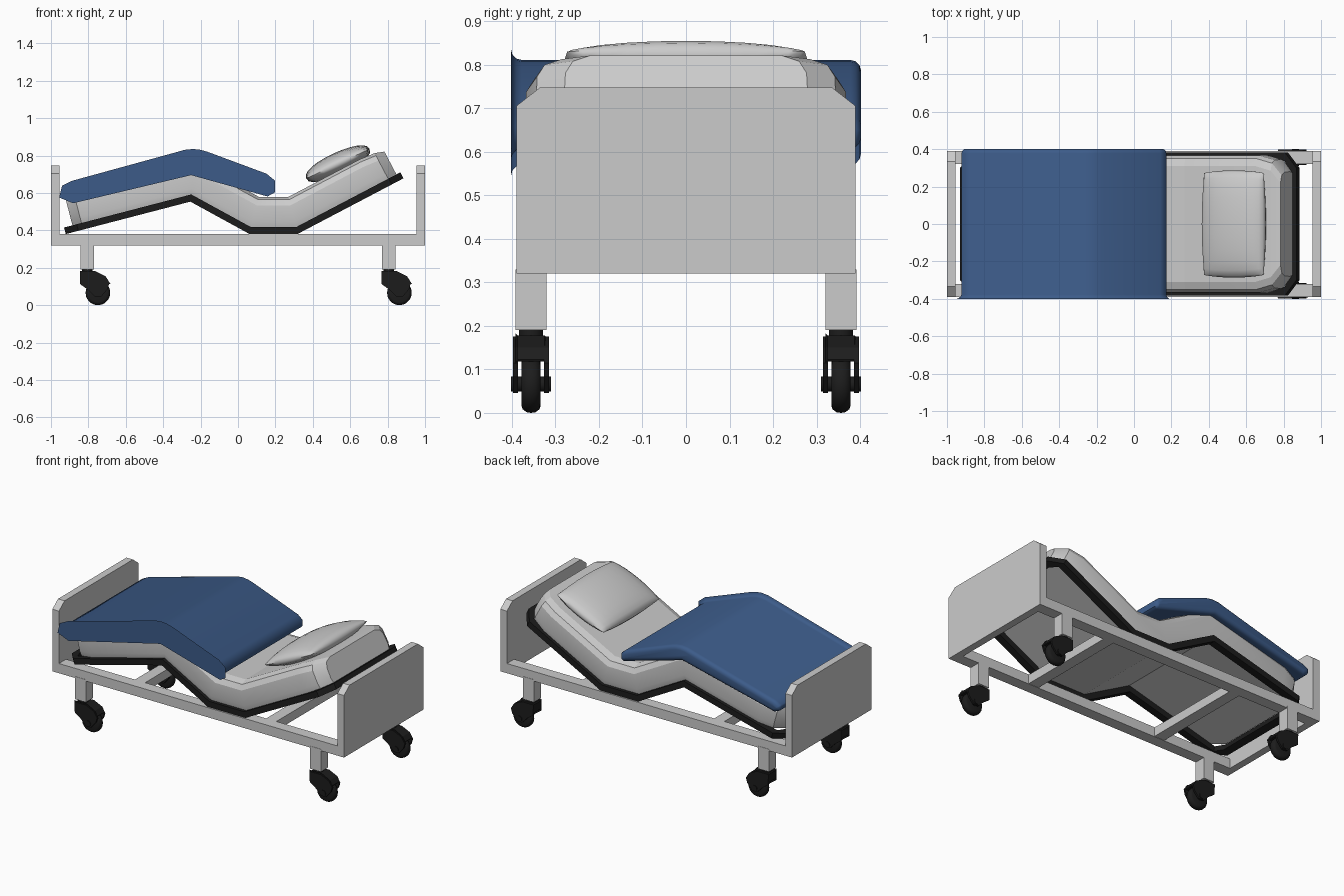
import bpy, bmesh, math
from mathutils import Vector

if "Cube" in bpy.data.objects:
    bpy.data.objects.remove(bpy.data.objects["Cube"])


def make(name, verts, faces, mat=None, smooth=None, bevel=0, segs=3):
    me = bpy.data.meshes.new(name)
    me.from_pydata([tuple(v) for v in verts], [], faces)
    bm = bmesh.new()
    bm.from_mesh(me)
    bmesh.ops.remove_doubles(bm, verts=bm.verts, dist=1e-5)
    if bevel:
        bmesh.ops.bevel(bm, geom=[e for e in bm.edges if e.calc_face_angle(0) > 1.2],
                        offset=bevel, segments=segs, profile=0.5, affect='EDGES')
    bmesh.ops.recalc_face_normals(bm, faces=bm.faces)
    bm.to_mesh(me)
    bm.free()
    ob = bpy.data.objects.new(name, me)
    bpy.context.collection.objects.link(ob)
    if mat:
        me.materials.append(mat)
    if smooth:
        bpy.ops.object.select_all(action='DESELECT')
        ob.select_set(True)
        bpy.context.view_layer.objects.active = ob
        bpy.ops.object.shade_smooth_by_angle(angle=math.radians(smooth))
    return ob


def prism(name, pts, axis, a, b, **kw):
    """Extrude a 2D profile from a to b along x (profile yz), y (xz) or z (xy)."""
    def put(p, t):
        c = list(p)
        c.insert('xyz'.index(axis), t)
        return c
    n = len(pts)
    verts = [put(p, a) for p in pts] + [put(p, b) for p in pts]
    faces = [tuple(range(n)), tuple(range(n, 2 * n))]
    faces += [(i, (i + 1) % n, n + (i + 1) % n, n + i) for i in range(n)]
    return make(name, verts, faces, **kw)


def box(name, x0, x1, y0, y1, z0, z1, **kw):
    return prism(name, [(x0, y0), (x1, y0), (x1, y1), (x0, y1)], 'z', z0, z1, **kw)


def circle(x, z, r, n):
    return [(x + r * math.cos(2 * math.pi * i / n), z + r * math.sin(2 * math.pi * i / n)) for i in range(n)]


def rings(name, loops, closed=False, **kw):
    """Skin a list of equal vertex loops, capped unless closed."""
    n, m = len(loops[0]), len(loops)
    verts = [v for l in loops for v in l]
    faces = [(i * n + j, i * n + (j + 1) % n, (i + 1) % m * n + (j + 1) % n, (i + 1) % m * n + j)
             for i in range(m if closed else m - 1) for j in range(n)]
    if not closed:
        faces += [tuple(range(n)), tuple(range((m - 1) * n, m * n))]
    return make(name, verts, faces, **kw)


def colour(name, rgb):
    m = bpy.data.materials.new(name)
    m.diffuse_color = (*rgb, 1)
    m.use_nodes = True
    m.node_tree.nodes["Principled BSDF"].inputs["Base Color"].default_value = m.diffuse_color
    return m


def stations(path, cuts):
    """Add end stations at given distances; return (point, mitred normal, tangent)."""
    p = [Vector((x, 0, z)) for x, z in path]
    d0, d1 = (p[1] - p[0]).normalized(), (p[-2] - p[-1]).normalized()
    p = [p[0]] + [p[0] + d0 * c for c in cuts] + p[1:-1] + [p[-1] + d1 * c for c in reversed(cuts)] + [p[-1]]
    out = []
    for i, q in enumerate(p):
        a = (q - p[i - 1]).normalized() if i else d0
        b = (p[i + 1] - q).normalized() if i < len(p) - 1 else -d1
        na, nb = Vector((-a.z, 0, a.x)), Vector((-b.z, 0, b.x))
        n = (na + nb).normalized()
        out.append((q, n / n.dot(na), (a + b).normalized()))
    return out


black = colour('black', (0.012, 0.012, 0.012))
blue = colour('blue', (0.045, 0.105, 0.25))

# End boards with clipped top corners
board = [(-.39, .32), (.39, .32), (.39, .705), (.335, .748), (-.335, .748), (-.39, .705)]
prism('foot_board', board, 'x', -1, -.955)
prism('head_board', board, 'x', .955, 1)

# Under frame: side rails and cross bars
for s, side in ((-1, 'front'), (1, 'back')):
    box(side + '_rail', -.96, .96, s * .39, s * .32, .32, .38)
for x, end in ((-.45, 'foot'), (.45, 'head')):
    box(end + '_cross_bar', x - .035, x + .035, -.33, .33, .322, .378)

# Legs and casters
for lx in (-.806, .806):
    for y in (-.356, .356):
        tag = ('foot' if lx < 0 else 'head') + ('_front' if y < 0 else '_back')
        box(tag + '_leg', lx - .037, lx + .037, y - .036, y + .036, .19, .33)
        prism(tag + '_caster_stem', [(lx + .028 * math.cos(a * math.pi / 6), y + .028 * math.sin(a * math.pi / 6))
                                     for a in range(12)], 'z', .15, .195, mat=black, smooth=35)
        prism(tag + '_fork_crown', [(lx - .035, .178), (lx + .04, .178), (lx + .095, .15), (lx + .115, .118),
                                    (lx - .035, .118)], 'y', y - .036, y + .036, mat=black, bevel=.005, segs=1)
        wx, wz = lx + .057, .066
        for s in (-1, 1):
            prism(tag + '_fork_cheek', [(lx - .037, .175), (lx + .04, .175), (lx + .095, .15), (lx + .117, .115),
                                        (lx + .108, .085), (lx + .075, .046), (lx + .04, .046), (lx + .005, .082),
                                        (lx - .035, .11)], 'y', y + s * .03, y + s * .041, mat=black)
        prism(tag + '_axle', circle(wx, wz, .018, 10), 'y', y - .046, y + .046, mat=black, smooth=40)
        prof = [(-.022, .05), (-.019, .058), (-.01, .0645), (0, .066), (.01, .0645), (.019, .058), (.022, .05)]
        rings(tag + '_wheel', [[(px, y + dy, pz) for px, pz in circle(wx, wz, r, 20)] for dy, r in prof],
              mat=black, smooth=40)

# Jointed bed base: a black rim following the bent path
path = [(-.93, .415), (-.25, .592), (.07, .417), (.31, .417), (.868, .71)]
st = stations(path, [.07])
left, right = [], []
for i, (p, n, t) in enumerate(st):
    last = len(st) - 1
    w = .30 if i in (0, last) else .383
    q = p + t * (.045 if i == 0 else -.045 if i == last else 0)
    wi = w - (.02 if i in (0, last) else .045)
    sec = lambda s: [p + Vector((0, s * w, 0)), p - n * .036 + Vector((0, s * w, 0)),
                     q - n * .036 + Vector((0, s * wi, 0)), q + Vector((0, s * wi, 0))]
    left.append(sec(-1))
    right.append(sec(1))
rings('bed_base_rim', left + right[::-1], closed=True, mat=black)

# Bent mattress with rounded plan corners and softened top edge
mpath = [(-.885, .426), (-.25, .591), (.07, .416), (.31, .416), (.847, .699)]
st = stations(mpath, [.05, .14])
loops = []
for i, (p, n, t) in enumerate(st):
    k = min(i, len(st) - 1 - i)
    w = (.28, .345, .37)[min(k, 2)]
    h = (.138, .155, .163)[min(k, 2)]
    half = [(w - .008, 0), (w, .03), (w - .003, h - .045), (w - .02, h - .015), (w - .06, h)]
    ring = half + [(-a, b) for a, b in reversed(half)]
    loops.append([p + n * b + Vector((0, a, 0)) for a, b in ring])
rings('mattress', loops, smooth=20)

# Blanket folded over the knee section
prism('blanket', [(-.88, .57), (-.25, .72), (.155, .607), (.173, .617), (.173, .655), (.14, .682), (-.17, .797),
                  (-.205, .807), (-.24, .811), (-.28, .807), (-.315, .797), (-.88, .642), (-.92, .622), (-.928, .59)],
      'y', -.402, .402, mat=blue, smooth=50, bevel=.024)

# Pillow: puffed, slightly barrel-shaped cushion lying on the head slope
N, ang = 12, math.radians(25)
verts, faces = [], []
for side in (-1, 1):
    base = len(verts)
    for i in range(N + 1):
        for j in range(N + 1):
            u, v = (math.sin(math.pi / 2 * (2 * k / N - 1)) for k in (i, j))
            a = .187 * u * (1 - .06 * v * v)
            b = .287 * v * (1 - .05 * u * u)
            h = side * .06 * (max(0, (1 - u * u) * (1 - v * v))) ** .42
            verts.append((.534 + a * math.cos(ang) - h * math.sin(ang), b,
                          .756 + a * math.sin(ang) + h * math.cos(ang)))
    for i in range(N):
        for j in range(N):
            q = base + i * (N + 1) + j
            faces.append((q, q + 1, q + N + 2, q + N + 1))
make('pillow', verts, faces, smooth=60)
